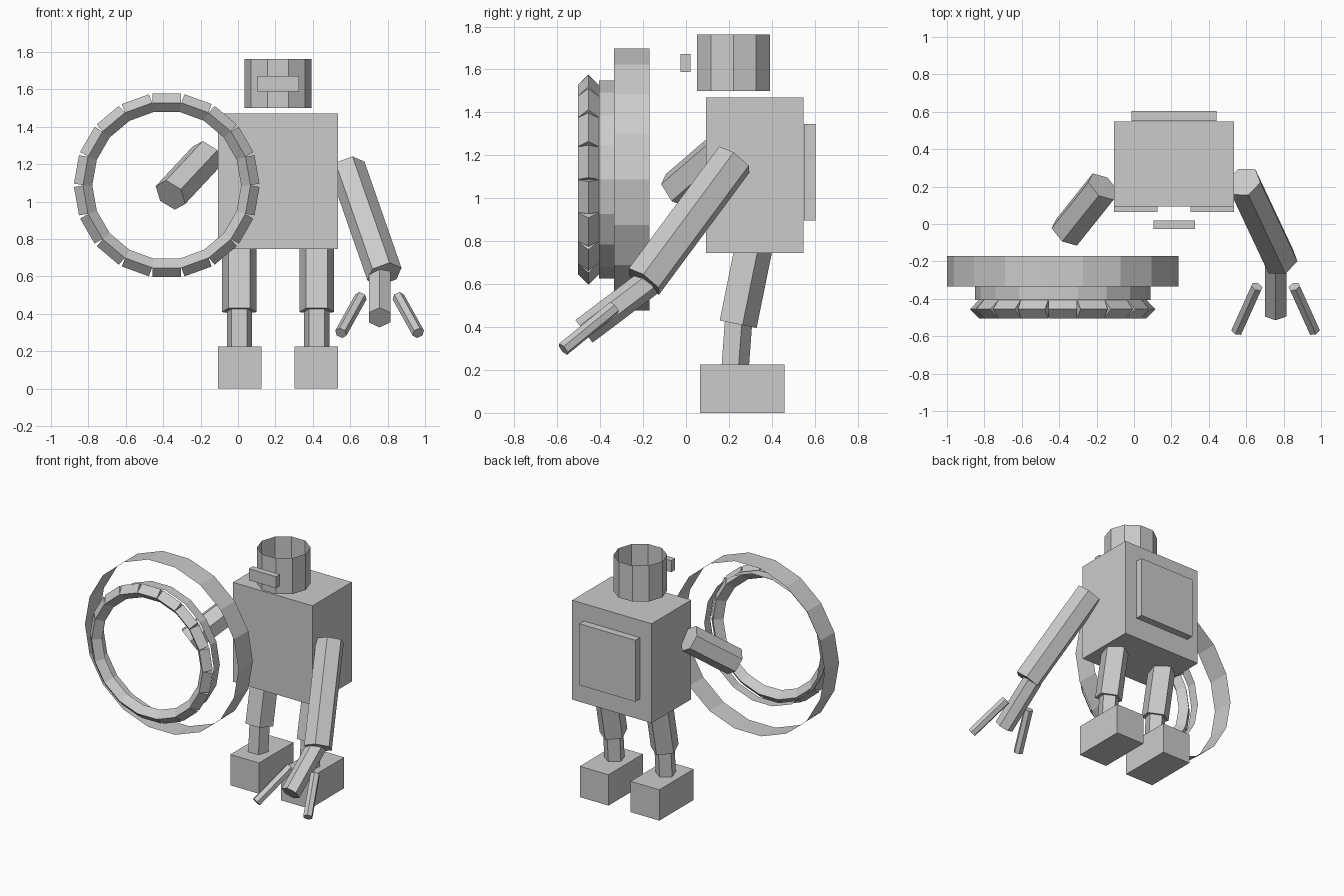
import bpy, bmesh, math
from mathutils import Vector, Matrix

cube = bpy.data.objects.get("Cube")
if cube:
    bpy.data.objects.remove(cube, do_unlink=True)

GREY = bpy.data.materials.new("plain_grey")
GREY.use_nodes = True
GREY.diffuse_color = (0.6, 0.6, 0.6, 1)
GREY.node_tree.nodes["Principled BSDF"].inputs["Base Color"].default_value = (0.6, 0.6, 0.6, 1)


def finish(name, bm):
    mesh = bpy.data.meshes.new(name)
    bm.to_mesh(mesh)
    bm.free()
    mesh.materials.append(GREY)
    obj = bpy.data.objects.new(name, mesh)
    bpy.context.collection.objects.link(obj)
    return obj


def box(name, low, high):
    low, high = Vector(low), Vector(high)
    bm = bmesh.new()
    bmesh.ops.create_cube(bm, size=1, matrix=Matrix.Translation((low + high) / 2)
                          @ Matrix.Diagonal((*(high - low), 1)))
    return finish(name, bm)


def add_prism(bm, start, end, radius, sides, corner, capped=True):
    """Prism from start to end with one corner pointing towards 'corner'."""
    start, end = Vector(start), Vector(end)
    axis = (end - start).normalized()
    up = Vector(corner)
    up = (up - axis * up.dot(axis)).normalized()
    frame = Matrix((up.cross(axis), up, axis)).transposed().to_4x4()
    bmesh.ops.create_cone(bm, cap_ends=capped, segments=sides, radius1=radius, radius2=radius,
                          depth=(end - start).length,
                          matrix=Matrix.Translation((start + end) / 2) @ frame)


def prism(name, *args, **options):
    bm = bmesh.new()
    add_prism(bm, *args, **options)
    return finish(name, bm)


# Body, back panel, open head and visor
MID = 0.214
box("torso", (-0.107, 0.094, 0.745), (0.535, 0.548, 1.47))
box("back_panel", (-0.013, 0.55, 0.897), (0.44, 0.603, 1.345))
prism("head", (MID, 0.221, 1.5), (MID, 0.221, 1.762), 0.178, 10, (1, 0, 0), capped=False)
box("visor", (0.105, -0.026, 1.588), (0.325, 0.02, 1.672))

# Legs and feet
for side, s in (("left", 1), ("right", -1)):
    x = MID + s * 0.207
    prism(side + "_upper_leg", (x, 0.234, 0.415), (x, 0.312, 0.8), 0.097, 5, (0, 1, 0))
    prism(side + "_lower_leg", (x, 0.218, 0.15), (x, 0.24, 0.45), 0.0705, 5, (0, 1, 0))
    fx = MID + s * 0.205
    box(side + "_foot", (fx - 0.116, 0.065, 0), (fx + 0.116, 0.46, 0.225))

# Left arm, hand and two fingers
prism("left_arm", (0.585, 0.225, 1.18), (0.783, -0.196, 0.612), 0.097, 6, (0.97, -0.26, 0))
HAND = 0.757
prism("left_hand", (HAND, -0.17, 0.61), (HAND, -0.475, 0.38), 0.066, 6, (0, 0, 1))
for side, s in (("outer", 1), ("inner", -1)):
    prism(side + "_finger", (HAND + s * 0.1, -0.335, 0.49), (HAND + s * 0.207, -0.572, 0.297),
          0.033, 6, (0, 0, 1))

# Right upper arm
prism("right_arm", (-0.165, 0.2, 1.245), (-0.361, -0.045, 1.035), 0.095, 6, (-0.97, -0.26, 0))

# Round shield: two open hoops and a rim of straight bars
HUB = Vector((-0.381, 0, 1.087))
COUNT = 18
for name, radius, back, front in (("large_hoop", 0.62, -0.17, -0.335),
                                  ("small_hoop", 0.469, -0.335, -0.405)):
    prism(name, HUB + Vector((0, back, 0)), HUB + Vector((0, front, 0)),
          radius, COUNT, (1, 0, 0), capped=False)
rim = bmesh.new()
for i in range(COUNT):
    a = (i + 0.5) * math.tau / COUNT
    out = Vector((math.cos(a), 0, math.sin(a)))
    along = Vector((-math.sin(a), 0, math.cos(a))) * 0.077
    centre = HUB + out * 0.441 + Vector((0, -0.455, 0))
    add_prism(rim, centre - along, centre + along, 0.049, 4, out)
finish("segmented_rim", rim)
